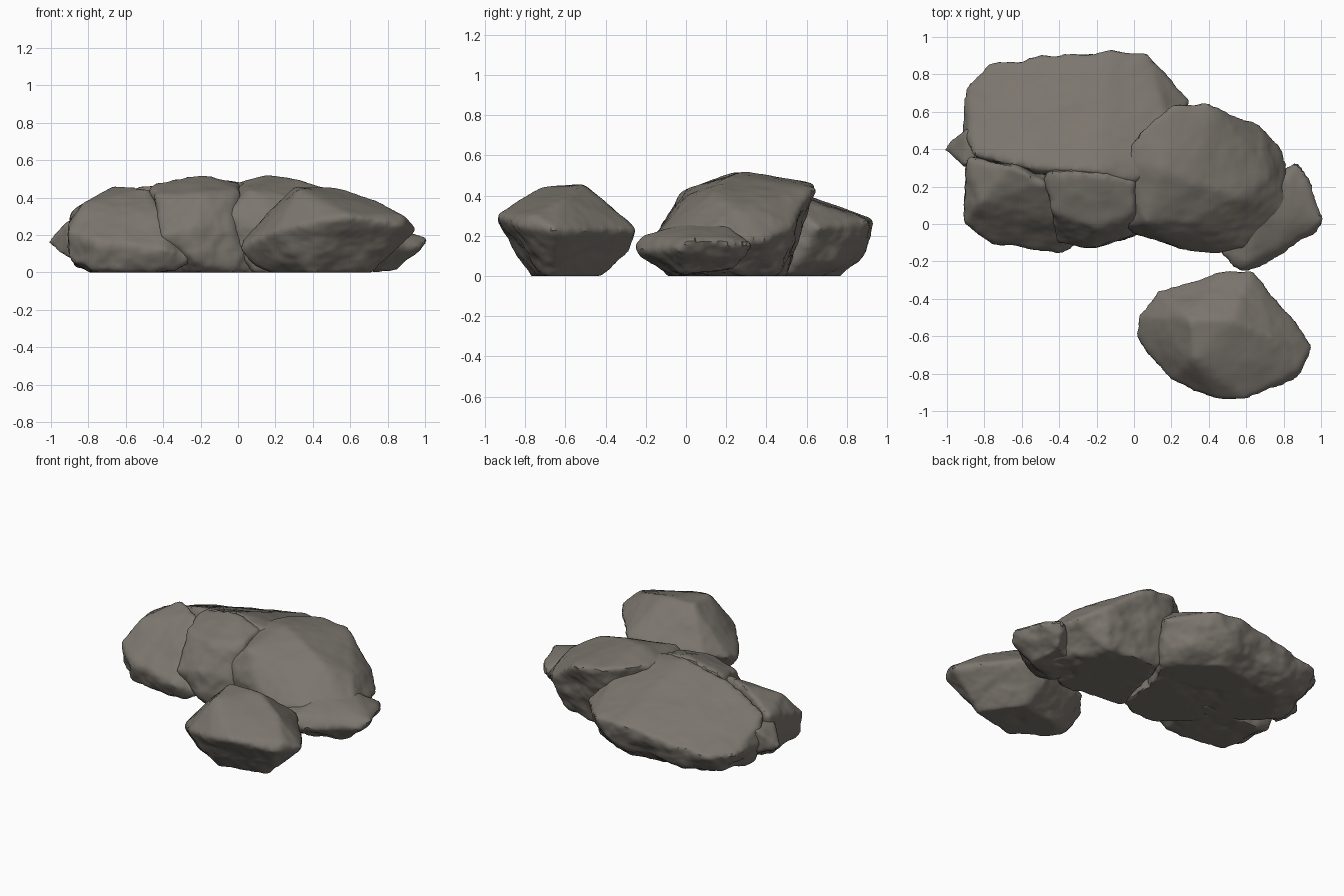
import bpy
import bmesh
from mathutils import Vector, noise

default_cube = bpy.data.objects.get("Cube")
if default_cube:
    bpy.data.objects.remove(default_cube, do_unlink=True)

# Weathered stone material shared by every rock
stone = bpy.data.materials.new("warm_grey_stone")
stone.use_nodes = True
stone_colour = (0.2, 0.18, 0.155, 1)
stone.diffuse_color = stone_colour
stone.node_tree.nodes["Principled BSDF"].inputs["Base Color"].default_value = stone_colour


def hull_mesh(name, corners):
    """Wrap the corner points in a faceted convex block."""
    bm = bmesh.new()
    for corner in corners:
        bm.verts.new(corner)
    result = bmesh.ops.convex_hull(bm, input=bm.verts)
    loose = {g for g in result["geom_interior"] + result["geom_unused"]
             if isinstance(g, bmesh.types.BMVert)}
    bmesh.ops.delete(bm, geom=list(loose), context="VERTS")
    mesh = bpy.data.meshes.new(name)
    bm.to_mesh(mesh)
    bm.free()
    return mesh


def weather(mesh, roughness, seed):
    """Chip the sides, keep the upper faces calm and flatten the underside."""
    bm = bmesh.new()
    bm.from_mesh(mesh)
    bm.normal_update()
    offset = Vector((seed, -seed, seed))
    moves = []
    for v in bm.verts:
        broad = noise.noise(v.co * 4 + offset)
        chips = noise.fractal(v.co * 9 + offset, 0.9, 2, 3)
        side = 1 - 0.75 * max(v.normal.z, 0)
        moves.append(v.normal * (0.006 + roughness * side * (broad + 0.5 * chips)))
    for v, move in zip(bm.verts, moves):
        v.co += move
        v.co.z = max(v.co.z, 0)
    bm.to_mesh(mesh)
    bm.free()


def rock(name, corners, roughness=0.025, seed=1.3):
    """Build one rock: faceted block, softened edges, weathered surface."""
    obj = bpy.data.objects.new(name, hull_mesh(name, corners))
    bpy.context.collection.objects.link(obj)
    remesh = obj.modifiers.new("even_surface", "REMESH")
    remesh.mode = "VOXEL"
    remesh.voxel_size = 0.018
    soften = obj.modifiers.new("soft_edges", "SMOOTH")
    soften.factor = 0.5
    soften.iterations = 5
    bpy.context.view_layer.update()
    graph = bpy.context.evaluated_depsgraph_get()
    finished = bpy.data.meshes.new_from_object(obj.evaluated_get(graph))
    obj.modifiers.clear()
    obj.data = finished
    weather(finished, roughness, seed)
    finished.materials.clear()
    finished.materials.append(stone)
    bpy.ops.object.select_all(action="DESELECT")
    obj.select_set(True)
    bpy.context.view_layer.objects.active = obj
    bpy.ops.object.shade_smooth_by_angle(angle=0.7)
    return obj


# Large slab leaning down toward the back
rock("back_slab", [
    (-.2, .28, .51), (0, .22, .48), (-.55, .3, .45), (-.87, .37, .34),
    (-.9, .7, .2), (-.78, .86, .19), (-.12, .93, .28), (.08, .9, .27),
    (.3, .66, .24), (.2, .45, .42), (-.91, .5, .2), (-.84, .45, .04),
    (-.78, .72, .05), (-.6, .83, .08), (-.1, .87, .09), (.14, .72, .08),
    (-.7, .4, 0), (-.6, .7, 0), (-.1, .74, 0), (.2, .5, 0),
    (0, .1, 0), (-.5, .25, 0), (-.1, .92, .2)], seed=2.1)

# Buttress under the front of the slab
rock("middle_buttress", [
    (-.2, .27, .52), (0, .24, .48), (-.47, .27, .46), (-.44, .07, .41),
    (-.22, -.14, .24), (-.05, -.04, .26), (0, .06, .44), (-.2, -.01, .42),
    (-.4, -.09, .2), (-.22, -.12, .06), (-.22, -.07, 0), (.08, 0, 0),
    (-.45, .2, 0), (.1, .3, 0)], seed=4.7)

# Sloping rock at the front left
rock("front_left_rock", [
    (-.89, .36, .32), (-.66, .31, .46), (-.48, .22, .45), (-.42, .05, .33),
    (-.91, 0, .22), (-.9, .02, .07), (-.75, -.1, .17), (-.38, -.15, .12),
    (-.24, -.08, .08), (-.78, -.06, .01), (-.35, -.1, .01), (-.87, .3, .04),
    (-.8, .3, 0), (-.78, 0, 0), (-.3, .3, 0), (-.83, .11, .37)], seed=6.2)

# Pointed spur poking out at the left end
rock("left_spur", [
    (-1.02, .4, .16), (-.9, .52, .28), (-.9, .32, .27), (-.9, .32, .06),
    (-.87, .52, .11), (-.7, .4, .3), (-.7, .4, .06)], seed=3.4)

# Tall rock on the right, undercut toward the back
rock("right_rock", [
    (.04, .5, .47), (-.05, .34, .46), (.2, .65, .46), (.42, .63, .43),
    (.67, .53, .25), (.78, .39, .18), (.15, .29, .52), (.32, .22, .49),
    (.55, .15, .42), (.07, .01, .43), (.3, .01, .4), (.87, .04, .17),
    (.6, -.14, .2), (.3, -.15, .2), (-.09, -.01, .28), (.03, -.04, .12),
    (.72, .24, .33), (.78, .03, .05), (.6, .45, 0), (.2, .5, 0),
    (.08, -.03, 0), (.5, -.08, 0)], seed=8.9)

# Low rock at the far right
rock("low_right_rock", [
    (.57, -.25, .15), (.68, -.22, .13), (.99, -.04, .14), (1, .02, .18),
    (.94, .22, .17), (.87, .32, .16), (.75, .2, .26), (.66, .02, .26),
    (.45, -.15, .18), (.6, -.2, .2), (.6, -.14, .03), (.6, -.06, 0),
    (.85, 0, .01), (.82, .24, .02), (.5, .1, 0)], seed=5.5)

# Separate boulder standing in front
rock("front_boulder", [
    (.3, -.51, .455), (.33, -.72, .44), (.53, -.51, .45), (.73, -.6, .385),
    (.89, -.77, .3), (.95, -.65, .23), (.87, -.82, .25), (.6, -.93, .3),
    (.45, -.93, .28), (.2, -.84, .22), (.02, -.6, .13), (.02, -.5, .16),
    (.12, -.36, .2), (.48, -.25, .23), (.63, -.25, .23), (.5, -.29, .12),
    (.72, -.68, 0), (.2, -.64, 0), (.22, -.5, 0), (.55, -.43, 0),
    (.1, -.58, .05), (.4, -.76, 0)],
    roughness=0.018, seed=7.1)
